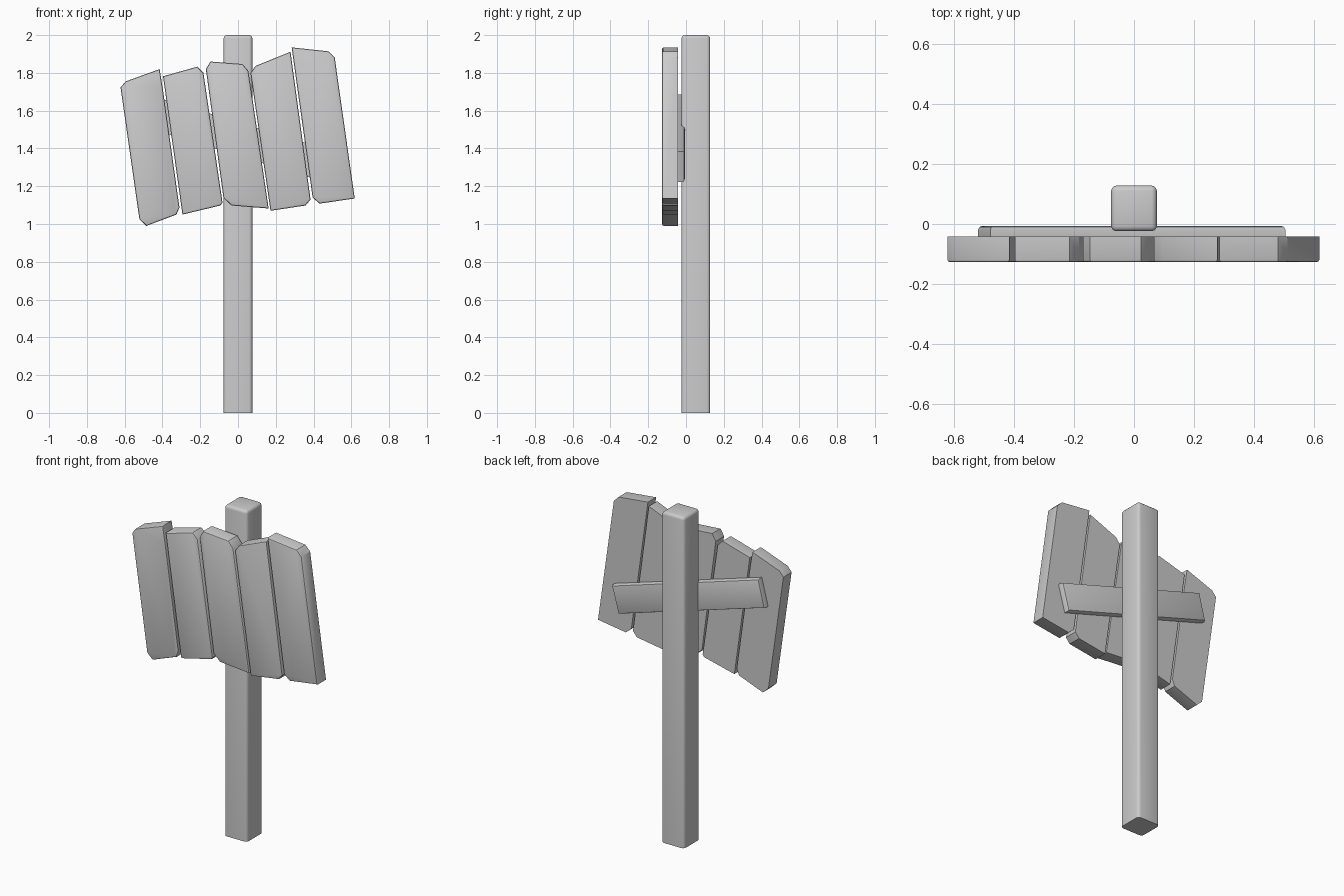
import bpy, bmesh

if "Cube" in bpy.data.objects:
    bpy.data.objects.remove(bpy.data.objects["Cube"])


def finish(name, bm):
    bmesh.ops.recalc_face_normals(bm, faces=bm.faces[:])
    me = bpy.data.meshes.new(name)
    bm.to_mesh(me)
    bm.free()
    ob = bpy.data.objects.new(name, me)
    bpy.context.collection.objects.link(ob)
    bpy.ops.object.select_all(action='DESELECT')
    ob.select_set(True)
    bpy.context.view_layer.objects.active = ob
    bpy.ops.object.shade_smooth_by_angle(angle=0.6)


def board(name, outline, y_outer, y_inner, bevel):
    """Extrude an xz outline in y and round the rim at y_outer."""
    bm = bmesh.new()
    face = bm.faces.new([bm.verts.new((x, y_inner, z)) for x, z in outline])
    ext = bmesh.ops.extrude_face_region(bm, geom=[face], use_keep_orig=True)
    for v in (g for g in ext['geom'] if isinstance(g, bmesh.types.BMVert)):
        v.co.y = y_outer
    rim = [e for e in bm.edges if all(abs(v.co.y - y_outer) < 1e-5 for v in e.verts)]
    bmesh.ops.recalc_face_normals(bm, faces=bm.faces[:])
    bmesh.ops.bevel(bm, geom=rim, offset=bevel, segments=2, profile=0.5, affect='EDGES')
    finish(name, bm)


# Post, rounded everywhere except around the foot
bm = bmesh.new()
bmesh.ops.create_cube(bm, size=1)
for v in bm.verts:
    v.co.x *= 0.152
    v.co.y = v.co.y * 0.152 + 0.052
    v.co.z = (v.co.z + 0.5) * 2
edges = [e for e in bm.edges if any(v.co.z > 1 for v in e.verts)]
bmesh.ops.bevel(bm, geom=edges, offset=0.018, segments=3, profile=0.5, affect='EDGES')
finish("post", bm)

# Sign planks with chipped corners, left to right
planks = [
    [(-.622, 1.723), (-.595, 1.755), (-.415, 1.82), (-.398, 1.715), (-.31, 1.087),
     (-.326, 1.05), (-.485, .99), (-.522, 1.025)],
    [(-.397, 1.782), (-.215, 1.833), (-.183, 1.80), (-.082, 1.113), (-.093, 1.098), (-.294, 1.05)],
    [(-.17, 1.82), (-.146, 1.86), (.024, 1.847), (.055, 1.81), (.162, 1.082),
     (-.034, 1.098), (-.077, 1.138)],
    [(.066, 1.80), (.093, 1.837), (.278, 1.912), (.384, 1.13), (.358, 1.098), (.172, 1.07)],
    [(.284, 1.935), (.48, 1.914), (.512, 1.882), (.618, 1.135), (.432, 1.108), (.395, 1.14)],
]
for i, outline in enumerate(planks):
    board(f"plank_{i + 1}", outline, -0.127, -0.042, 0.009)

# Slanted batten across the back of the planks
board("back_batten", [(.505, 1.385), (.46, 1.222), (-.52, 1.52), (-.478, 1.685)],
      -0.006, -0.043, 0.014)
